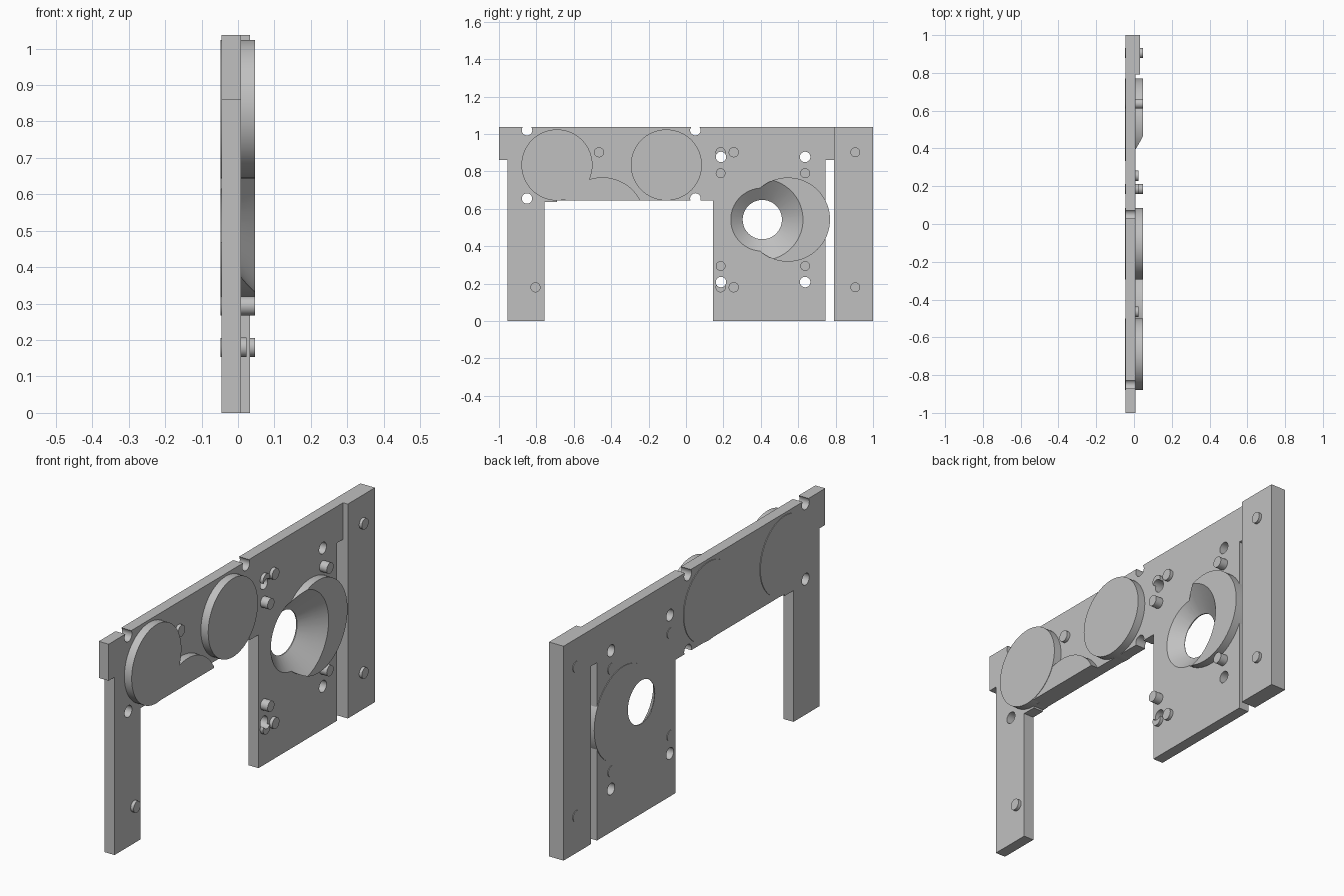
import bpy, bmesh, math
from mathutils import Matrix

if "Cube" in bpy.data.objects:
    bpy.data.objects.remove(bpy.data.objects["Cube"])

BACK, FACE = -0.045, 0.008      # main plate thickness along x
OUT_BACK, OUT = -0.048, 0.047   # through-going discs and pins
TOP = 1.037

grey = bpy.data.materials.new("plain grey")
grey.diffuse_color = (0.53, 0.53, 0.53, 1)
grey.use_nodes = True
grey.node_tree.nodes["Principled BSDF"].inputs["Base Color"].default_value = grey.diffuse_color


def add_object(name, bm):
    bmesh.ops.recalc_face_normals(bm, faces=bm.faces[:])
    me = bpy.data.meshes.new(name)
    bm.to_mesh(me)
    bm.free()
    me.materials.append(grey)
    ob = bpy.data.objects.new(name, me)
    bpy.context.collection.objects.link(ob)
    return ob


def slab(name, outline, x0, x1):
    """Extrude a (y, z) outline along x."""
    bm = bmesh.new()
    f = bm.faces.new([bm.verts.new((x0, y, z)) for y, z in outline])
    r = bmesh.ops.extrude_face_region(bm, geom=[f])
    verts = [v for v in r["geom"] if isinstance(v, bmesh.types.BMVert)]
    bmesh.ops.translate(bm, vec=(x1 - x0, 0, 0), verts=verts)
    return add_object(name, bm)


def round_into(bm, y, z, r0, r1, x0, x1, n):
    m = Matrix.Translation(((x0 + x1) / 2, y, z)) @ Matrix.Rotation(math.pi / 2, 4, 'Y')
    bmesh.ops.create_cone(bm, cap_ends=True, segments=n, radius1=r0, radius2=r1,
                          depth=x1 - x0, matrix=m)


def disc(name, y, z, r, x0, x1, n=64):
    bm = bmesh.new()
    round_into(bm, y, z, r, r, x0, x1, n)
    return add_object(name, bm)


def cut(ob, cutter):
    mod = ob.modifiers.new("cut", 'BOOLEAN')
    mod.operation, mod.solver, mod.object = 'DIFFERENCE', 'EXACT', cutter
    bpy.context.view_layer.objects.active = ob
    bpy.ops.object.modifier_apply(modifier=mod.name)


# Main plate with legs, and the thicker end strip
plate = slab("main_plate", [
    (-1, TOP), (-1, 0.86), (-0.955, 0.86), (-0.955, 0), (-0.757, 0), (-0.757, 0.635),
    (-0.69, 0.635), (-0.69, 0.645), (0.145, 0.645), (0.145, 0), (0.745, 0),
    (0.745, 0.86), (0.80, 0.86), (0.80, TOP)], BACK, FACE)
strip = slab("end_strip", [(0.792, 0), (1, 0), (1, TOP), (0.792, TOP)], BACK, 0.033)

# Raised discs
parts = [plate, strip]
for i, y in enumerate((-0.69, -0.105)):
    parts.append(disc(f"round_disc_{i + 1}", y, 0.834, 0.19, OUT_BACK, OUT))
big = disc("large_disc", 0.545, 0.542, 0.225, OUT_BACK, OUT)
parts.append(big)

# Disc segment with a straight lower edge
R, ZC, ZB = 0.228, 0.54, 0.645
a = math.asin((ZB - ZC) / R)
arc = [a + (math.pi - 2 * a) * i / 32 for i in range(33)]
parts.append(slab("disc_segment", [(-0.447 + R * math.cos(t), ZC + R * math.sin(t))
                                   for t in arc], -0.02, 0.045))

# Long pins pass through the plate, short pins only stand on it
for y in (0.185, 0.637):
    for z in (0.79, 0.294):
        parts.append(disc("long_pin", y, z, 0.026, OUT_BACK, OUT, 32))
for z in (0.902, 0.18):
    parts.append(disc("strip_pin", 0.905, z, 0.026, OUT_BACK, OUT, 32))
for y, z in ((-0.465, 0.902), (-0.805, 0.18), (0.255, 0.902), (0.255, 0.18)):
    parts.append(disc("short_pin", y, z, 0.027, -0.02, 0.024, 32))
notched = [disc("notched_pin", 0.185, z, 0.027, -0.02, 0.024, 32) for z in (0.902, 0.18)]
parts += notched

# Screw holes
bm = bmesh.new()
for y, z in ((-0.85, 1.02), (-0.85, 0.655), (0.05, 1.02), (0.05, 0.655),
             (0.187, 0.877), (0.187, 0.208), (0.637, 0.877), (0.637, 0.208)):
    round_into(bm, y, z, 0.028, 0.028, -0.1, 0.1, 32)
holes = add_object("hole_cutter", bm)

# Conical opening through the plate and the large disc
bm = bmesh.new()
slope = 1.25
x0, x1 = -0.06, 0.07
round_into(bm, 0.408, 0.542, 0.105 + slope * (x0 + 0.043), 0.105 + slope * (x1 + 0.043), x0, x1, 64)
cone = add_object("cone_cutter", bm)
bore = disc("bore_cutter", 0.408, 0.542, 0.105, -0.1, 0.0)

for ob in [plate] + notched:
    cut(ob, holes)
for ob in (plate, big):
    cut(ob, cone)
    cut(ob, bore)
for c in (holes, cone, bore):
    bpy.data.objects.remove(c)

# Smooth round walls, keep edges sharp
bpy.ops.object.select_all(action='DESELECT')
for ob in parts:
    ob.select_set(True)
bpy.context.view_layer.objects.active = plate
bpy.ops.object.shade_smooth_by_angle(angle=math.radians(30))
